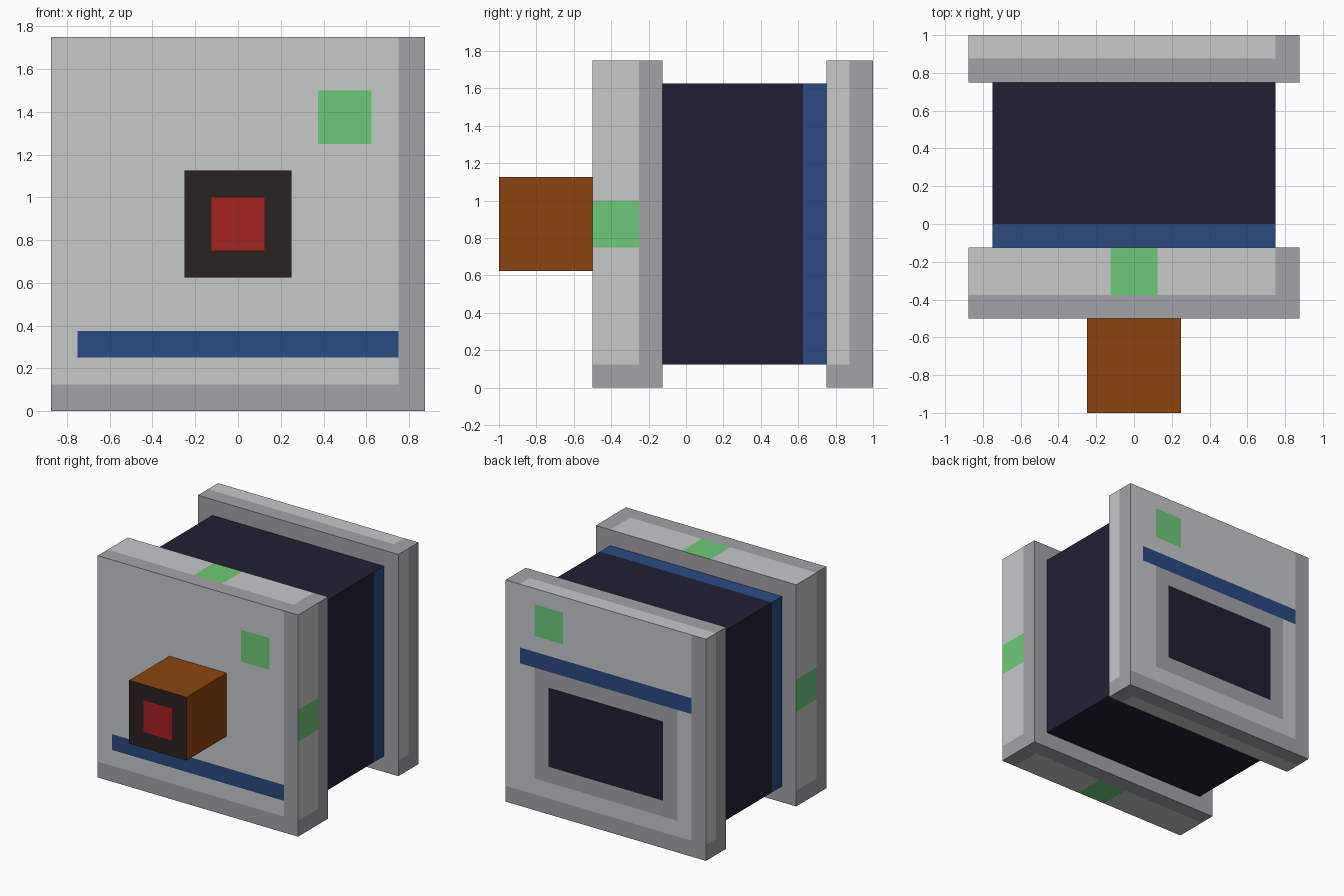
import bpy, bmesh
from mathutils import Vector

if "Cube" in bpy.data.objects:
    bpy.data.objects.remove(bpy.data.objects["Cube"])


def srgb(h):
    c = [int(h[i:i + 2], 16) / 255 for i in (0, 2, 4)]
    return [v / 12.92 if v <= 0.04045 else ((v + 0.055) / 1.055) ** 2.4 for v in c] + [1]


PALETTE = {"light_grey": "c7c8c9", "dark_grey": "a2a3a8", "navy": "212033", "blue": "2b4a80",
           "green": "6dca7a", "brown": "8b4510", "dark_brown": "2a2220", "red": "a52122"}
MATS = {}
for name, code in PALETTE.items():
    MATS[name] = bpy.data.materials.new(name)
    MATS[name].diffuse_color = srgb(code)
NAMES = list(PALETTE)
# side name -> (normal axis, sign); rectangles use the other two axes in x, y, z order
SIDES = {"right": (0, 1), "left": (0, -1), "back": (1, 1), "front": (1, -1),
         "top": (2, 1), "bottom": (2, -1)}


def painted_box(name, lo, hi, base, paint):
    """Box cut along painted rectangles (colour, u0, u1, v0, v1); later ones win."""
    bm = bmesh.new()
    bmesh.ops.create_cube(bm, size=1)
    for v in bm.verts:
        v.co = Vector([lo[i] if v.co[i] < 0 else hi[i] for i in range(3)])
    cuts = set()
    for side, rects in paint.items():
        u, w = [i for i in range(3) if i != SIDES[side][0]]
        for _, u0, u1, v0, v1 in rects:
            cuts |= {(u, u0), (u, u1), (w, v0), (w, v1)}
    for axis, value in sorted(cuts):
        if lo[axis] + 1e-4 < value < hi[axis] - 1e-4:
            co, no = Vector((0, 0, 0)), Vector((0, 0, 0))
            co[axis], no[axis] = value, 1
            bmesh.ops.bisect_plane(bm, geom=bm.verts[:] + bm.edges[:] + bm.faces[:],
                                   plane_co=co, plane_no=no)
    bm.normal_update()
    for f in bm.faces:
        f.material_index = NAMES.index(base)
        c = f.calc_center_median()
        for side, rects in paint.items():
            axis, sign = SIDES[side]
            if f.normal[axis] * sign > 0.9:
                u, w = [i for i in range(3) if i != axis]
                for colour, u0, u1, v0, v1 in rects:
                    if u0 < c[u] < u1 and v0 < c[w] < v1:
                        f.material_index = NAMES.index(colour)
    mesh = bpy.data.meshes.new(name)
    for n in NAMES:
        mesh.materials.append(MATS[n])
    bm.to_mesh(mesh)
    bm.free()
    bpy.context.collection.objects.link(bpy.data.objects.new(name, mesh))


def plate_rims(y0, y1, band):
    """Light panels on a plate's narrow sides, leaving a dark border."""
    return {"right": [("light_grey", y0, y0 + band, 0.125, 1.75)],
            "left": [("light_grey", y1 - band, y1, 0.125, 1.75)],
            "top": [("light_grey", -0.875, 0.75, y1 - band, y1)],
            "bottom": [("light_grey", -0.875, 0.75, y0, y0 + band)]}


# front plate with green squares on the rims and face
paint = plate_rims(-0.5, -0.125, 0.25)
paint["right"].append(("green", -0.5, -0.25, 0.75, 1.0))
paint["left"].append(("green", -0.375, -0.125, 0.75, 1.0))
paint["top"].append(("green", -0.125, 0.125, -0.375, -0.125))
paint["bottom"].append(("green", -0.125, 0.125, -0.5, -0.25))
paint["front"] = [("light_grey", -0.875, 0.75, 0.125, 1.75),
                  ("blue", -0.75, 0.75, 0.25, 0.375),
                  ("green", 0.375, 0.625, 1.25, 1.5)]
painted_box("front_plate", (-0.875, -0.5, 0), (0.875, -0.125, 1.75), "dark_grey", paint)

# back plate with window panel
paint = plate_rims(0.75, 1.0, 0.125)
paint["back"] = [("light_grey", -0.75, 0.875, 0.125, 1.75),
                 ("dark_grey", -0.625, 0.625, 0.25, 1.125),
                 ("navy", -0.5, 0.5, 0.375, 1.0),
                 ("blue", -0.75, 0.75, 1.125, 1.25),
                 ("green", 0.375, 0.625, 1.375, 1.625)]
painted_box("back_plate", (-0.875, 0.75, 0), (0.875, 1.0, 1.75), "dark_grey", paint)

# dark core with one blue stripe per side
painted_box("core", (-0.75, -0.125, 0.125), (0.75, 0.75, 1.625), "navy", {
    "right": [("blue", 0.625, 0.75, 0.125, 1.625)],
    "left": [("blue", -0.125, 0, 0.125, 1.625)],
    "top": [("blue", -0.75, 0.75, -0.125, 0)],
    "bottom": [("blue", -0.75, 0.75, 0.625, 0.75)]})

# nozzle with red tip
painted_box("nozzle", (-0.25, -1.0, 0.625), (0.25, -0.5, 1.125), "brown", {
    "front": [("dark_brown", -0.25, 0.25, 0.625, 1.125),
              ("red", -0.125, 0.125, 0.75, 1.0)]})

for m in bpy.data.materials:
    if m.users and not m.is_grease_pencil:
        m.use_nodes = True
        m.node_tree.nodes["Principled BSDF"].inputs["Base Color"].default_value = m.diffuse_color
